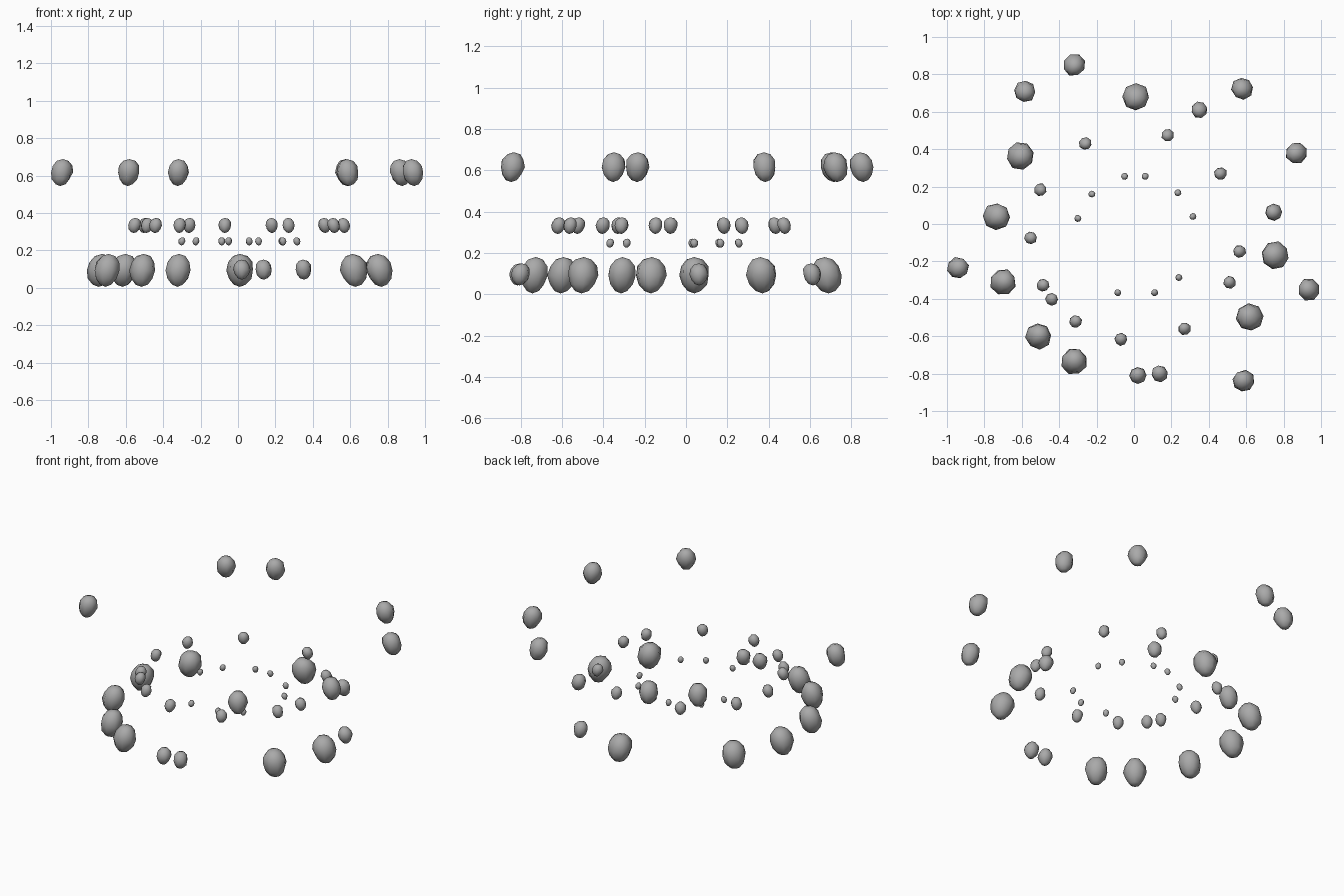
import bpy, bmesh, math, random

if "Cube" in bpy.data.objects:
    bpy.data.objects.remove(bpy.data.objects["Cube"])

# One stone colour
stone = bpy.data.materials.new("grey_stone")
stone.diffuse_color = (0.4, 0.4, 0.4, 1)
stone.use_nodes = True
stone.node_tree.nodes["Principled BSDF"].inputs["Base Color"].default_value = stone.diffuse_color


def rock_mesh(name, seed):
    """Lumpy unit rock: tapered below, leaning towards +x at the top."""
    rng = random.Random(seed)
    bm = bmesh.new()
    bmesh.ops.create_uvsphere(bm, u_segments=8, v_segments=6, radius=1)
    for v in bm.verts:
        z = v.co.z
        lump = 1 + rng.uniform(-0.06, 0.06)
        wide = 1.0 + 0.10 * z
        v.co.x = v.co.x * wide * lump + 0.13 * z
        v.co.y = v.co.y * wide * lump
    for f in bm.faces:
        f.smooth = True
    mesh = bpy.data.meshes.new(name)
    bm.to_mesh(mesh)
    bm.free()
    mesh.materials.append(stone)
    return mesh


def ring(name, z, width, height, spots, seed):
    """Rocks of one size at one level, each leaning to the middle."""
    meshes = [rock_mesh(f"{name}_shape_{i}", seed + i) for i in range(3)]
    for i, (x, y) in enumerate(spots):
        rock = bpy.data.objects.new(f"{name}_{i + 1}", meshes[i % 3])
        bpy.context.collection.objects.link(rock)
        rock.location = (x, y, z)
        rock.scale = (width / 2, width / 2, height / 2)
        rock.rotation_euler.z = math.atan2(-y, -x)


# Large boulders on the ground
ring("large_boulder", 0.093, 0.146, 0.176, [
    (-0.61, 0.365), (-0.735, 0.04), (0.62, -0.50), (0.757, -0.168), (0.01, 0.68)], 1)
ring("long_boulder", 0.093, 0.138, 0.176, [
    (-0.70, -0.31), (-0.51, -0.60), (-0.32, -0.735)], 4)

# Smaller boulders between them
ring("small_boulder", 0.097, 0.09, 0.107, [
    (0.02, -0.81), (0.137, -0.80), (0.35, 0.61), (0.747, 0.062)], 7)

# Outer floating rocks
ring("high_rock", 0.616, 0.118, 0.144, [
    (-0.585, 0.71), (-0.32, 0.85), (0.58, 0.725), (0.87, 0.38),
    (0.935, -0.35), (0.587, -0.84), (-0.943, -0.235)], 10)

# Middle floating rocks
ring("middle_rock", 0.333, 0.068, 0.081, [
    (-0.26, 0.43), (0.18, 0.475), (0.463, 0.27), (-0.50, 0.183),
    (-0.553, -0.075), (-0.487, -0.328), (-0.44, -0.402), (-0.312, -0.522),
    (-0.07, -0.617), (0.27, -0.56), (0.512, -0.312), (0.565, -0.147)], 13)

# Inner pebbles
ring("pebble", 0.248, 0.037, 0.044, [
    (-0.05, 0.255), (0.06, 0.255), (-0.225, 0.16), (0.235, 0.167), (-0.30, 0.03),
    (0.315, 0.04), (0.24, -0.287), (0.11, -0.367), (-0.087, -0.367)], 16)
